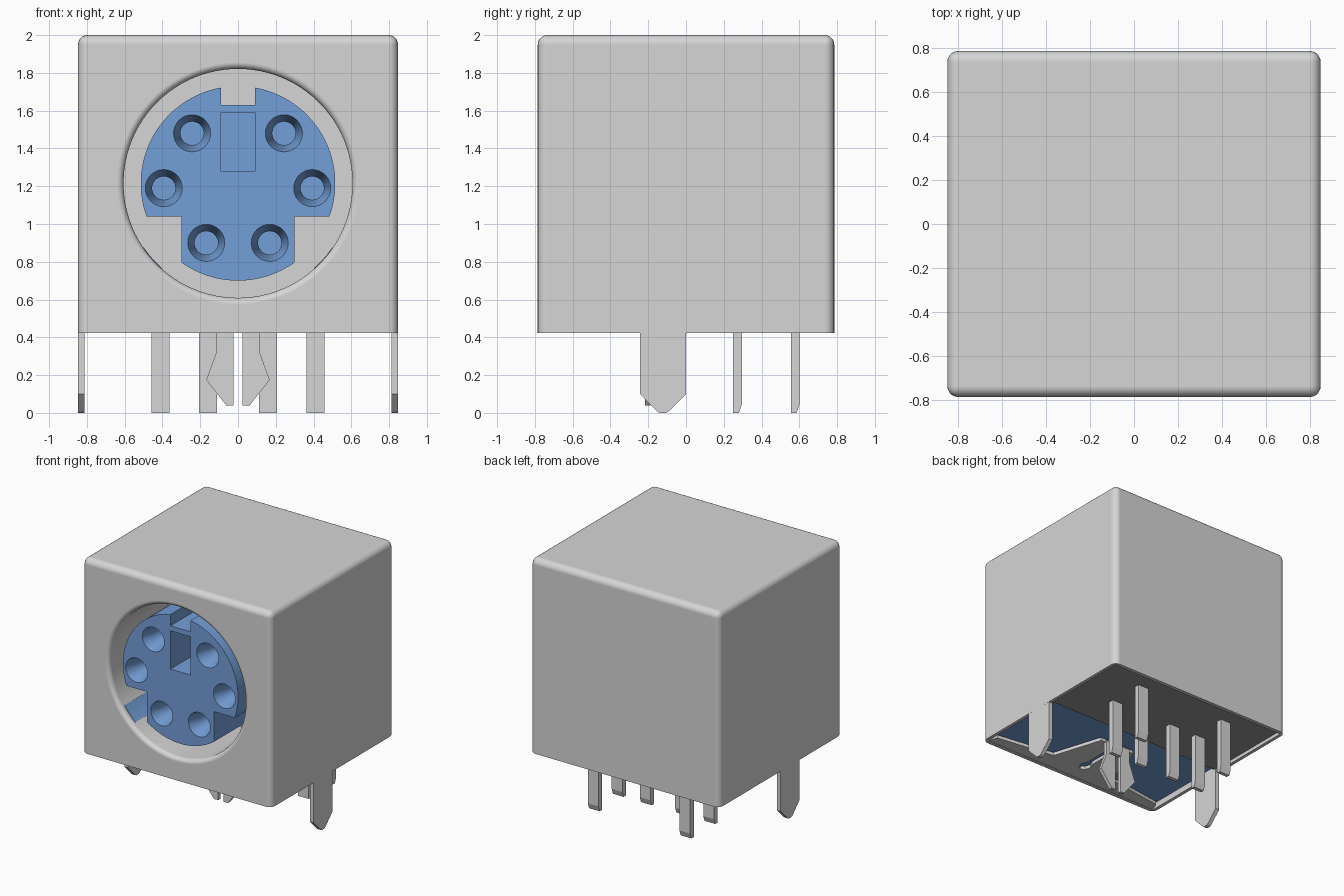
import bpy, bmesh, math
from mathutils import Vector

if "Cube" in bpy.data.objects:
    bpy.data.objects.remove(bpy.data.objects["Cube"], do_unlink=True)


def material(name, rgb):
    m = bpy.data.materials.new(name)
    m.use_nodes = True
    m.diffuse_color = (*rgb, 1)
    m.node_tree.nodes["Principled BSDF"].inputs["Base Color"].default_value = (*rgb, 1)
    return m


METAL = material("light grey metal", (0.67, 0.67, 0.67))
BLUE = material("blue plastic", (0.175, 0.35, 0.69))
DARK = material("dark grey underside", (0.30, 0.30, 0.30))
CZ = 1.215          # height of the socket centre
FRONT = -0.785      # front plane
BOTTOM = 0.424      # lower rim of the shell
BORE = 0.606        # socket radius
DEPTH = 0.7         # socket depth


def finish(name, bm, mat):
    bmesh.ops.recalc_face_normals(bm, faces=bm.faces[:])
    me = bpy.data.meshes.new(name)
    bm.to_mesh(me)
    bm.free()
    me.materials.append(mat)
    ob = bpy.data.objects.new(name, me)
    bpy.context.collection.objects.link(ob)
    return ob


def prism(name, pts, axis, lo, hi, mat):
    """Extrude a 2D outline along one axis; the outline uses the other two axes in order."""
    def place(p, d):
        c = list(p)
        c.insert("xyz".index(axis), d)
        return Vector(c)
    bm = bmesh.new()
    face = bm.faces.new([bm.verts.new(place(p, lo)) for p in pts])
    ext = bmesh.ops.extrude_face_region(bm, geom=[face])
    move = place((0, 0), hi - lo)
    bmesh.ops.translate(bm, vec=move, verts=[v for v in ext["geom"] if isinstance(v, bmesh.types.BMVert)])
    return finish(name, bm, mat)


def box(name, x0, x1, y0, y1, z0, z1, mat):
    return prism(name, [(x0, y0), (x1, y0), (x1, y1), (x0, y1)], "z", z0, z1, mat)


def lathe_y(name, profile, cx, cz, n, mat):
    """Closed solid turned around a line along y; profile is (radius, y)."""
    bm = bmesh.new()
    rings = [[bm.verts.new((cx + r * math.cos(2 * math.pi * i / n), y,
                            cz + r * math.sin(2 * math.pi * i / n))) for i in range(n)]
             for r, y in profile]
    for a, b in zip(rings, rings[1:]):
        for i in range(n):
            j = (i + 1) % n
            bm.faces.new((a[i], a[j], b[j], b[i]))
    bm.faces.new(rings[0])
    bm.faces.new(rings[-1])
    return finish(name, bm, mat)


def activate(ob):
    bpy.ops.object.select_all(action="DESELECT")
    ob.select_set(True)
    bpy.context.view_layer.objects.active = ob


def cut(ob, cutters):
    activate(ob)
    for c in cutters:
        mod = ob.modifiers.new("cut", "BOOLEAN")
        mod.operation, mod.solver, mod.object = "DIFFERENCE", "EXACT", c
        bpy.ops.object.modifier_apply(modifier=mod.name)
        bpy.data.objects.remove(c, do_unlink=True)


def smooth(ob):
    """Smooth the rounds but keep the large faces flat."""
    activate(ob)
    bpy.ops.object.shade_smooth_by_angle(angle=math.radians(32))
    mod = ob.modifiers.new("flat_faces", "WEIGHTED_NORMAL")
    mod.keep_sharp, mod.weight = True, 100


def arc(r, a0, a1, n):
    return [(r * math.cos(a0 + (a1 - a0) * i / n), CZ + r * math.sin(a0 + (a1 - a0) * i / n))
            for i in range(n + 1)]


# Shell: block with rounded top and upright edges
bm = bmesh.new()
bmesh.ops.create_cube(bm, size=1)
for v in bm.verts:
    v.co = (v.co.x * 1.694, v.co.y * 1.57, BOTTOM + (v.co.z + 0.5) * (2 - BOTTOM))
edges = [e for e in bm.edges if max(v.co.z for v in e.verts) > 1]
bmesh.ops.bevel(bm, geom=edges, offset=0.05, segments=5, profile=0.5, affect="EDGES")
shell = finish("shell", bm, METAL)

# Round socket with a rolled lip, and the shallow hollow underneath
lip = 0.035
socket = [(BORE + lip, FRONT - 0.05)]
for i in range(6):
    t = math.radians(90 * i / 5)
    socket.append((BORE + lip - lip * math.sin(t), FRONT + lip - lip * math.cos(t)))
socket.append((BORE, FRONT + DEPTH))
cut(shell, [lathe_y("socket_cutter", socket, 0, CZ, 96, METAL),
            box("hollow_cutter", -0.82, 0.82, -0.755, 0.755, 0.3, 0.48, METAL)])
smooth(shell)

# Socket insert: disc with a key notch on top and two lower side notches
R = 0.515
a_key = math.acos(0.09 / R)
a_side = math.asin((1.04 - CZ) / R)
a_low = -math.acos(0.30 / R)
half = [(0.09, 1.63)] + arc(R, a_key, a_side, 28) + [(0.30, 1.04)]
bottom = arc(R, a_low, -math.pi - a_low, 24)
outline = half + bottom + [(-x, z) for x, z in reversed(half)]
face_y = FRONT + 0.05
insert = prism("socket_insert", outline, "y", face_y, FRONT + DEPTH + 0.01, BLUE)

# Contact holes with tapered mouths, and the key slot
cutters = [box("slot_cutter", -0.09, 0.09, face_y - 0.05, face_y + 0.4, 1.28, 1.59, BLUE)]
for hx, hz in [(0.243, 1.48), (0.393, 1.19), (0.168, 0.90)]:
    for s in (-1, 1):
        prof = [(0.098, face_y - 0.03), (0.098, face_y), (0.062, face_y + 0.12), (0.062, face_y + 0.3)]
        cutters.append(lathe_y("hole_cutter", prof, s * hx, hz, 32, BLUE))
cut(insert, cutters)
smooth(insert)

# Blue strips of the body showing in the socket wall beside the lower notches
for label, start in (("right", 214), ("left", 312)):
    a0, a1 = math.radians(start), math.radians(start + 14)
    strip = arc(BORE - 0.003, a0, a1, 6) + arc(BORE + 0.004, a1, a0, 6)
    prism(label + "_wall_strip", strip, "y", FRONT + 0.05, FRONT + DEPTH, BLUE)

# Underside: blue body in the front half, dark cover in the back half
box("base_plate", -0.82, 0.82, -0.755, -0.02, 0.473, 0.481, BLUE)
box("back_cover", -0.82, 0.82, -0.02, 0.755, 0.452, 0.481, DARK)

# Ground plate under the front, with a tongue split by a slot
side = [(0.82, -0.76), (0.79, -0.68), (0.29, -0.61), (0.16, -0.20), (0.025, -0.20),
        (0.025, -0.52), (0.045, -0.57), (0.03, -0.62), (0, -0.635)]
plate = side + [(-x, y) for x, y in reversed(side[:-1])]
prism("ground_plate", plate, "z", 0.427, 0.455, METAL)

# Pair of sprung board clips and the two side legs
clip = [(0.025, 0.44), (0.115, 0.44), (0.115, 0.32), (0.168, 0.175), (0.062, 0.04), (0.025, 0.04)]
leg = [(-0.243, 0.5), (0, 0.5), (0, 0.10), (-0.09, 0.01), (-0.105, 0), (-0.14, 0),
       (-0.155, 0.01), (-0.243, 0.10)]
for s, label in ((1, "left"), (-1, "right")):
    prism(label + "_board_clip", [(s * x, z) for x, z in clip], "y", -0.218, -0.188, METAL)
    lo, hi = sorted((s * 0.813, s * 0.8465))
    prism(label + "_side_leg", leg, "x", lo, hi, METAL)

# Six solder pins with a chamfer behind the tip
pin = [(0, 0.5), (0.046, 0.5), (0.046, 0.045), (0.03, 0), (0, 0)]
for i, (px, py) in enumerate([(-0.41, 0.25), (-0.158, 0.25), (0.158, 0.25), (0.41, 0.25),
                              (-0.41, 0.555), (0.41, 0.555)]):
    prism(f"solder_pin_{i + 1}", [(py + y, z) for y, z in pin], "x", px - 0.048, px + 0.048, METAL)
